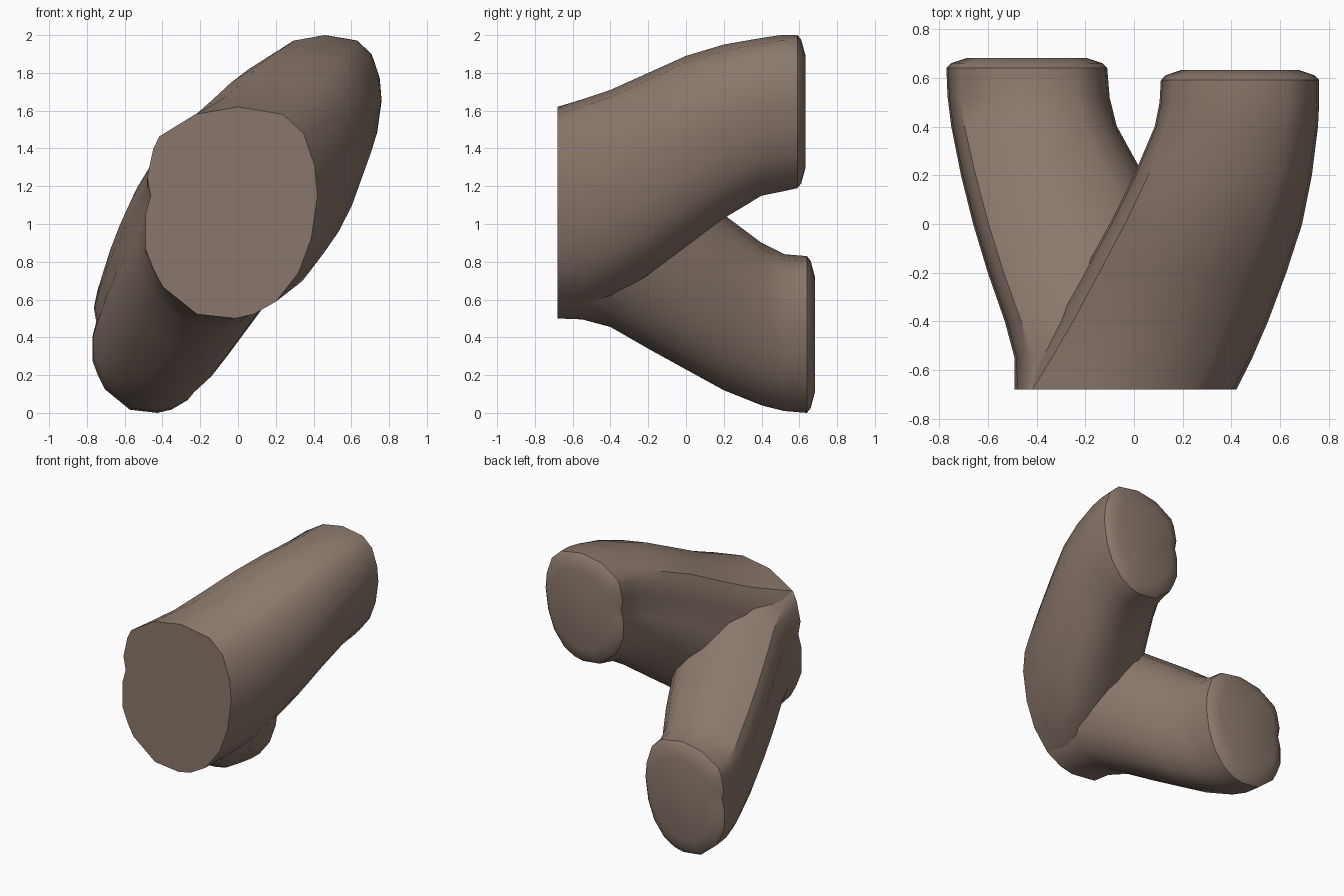
import bpy
import bmesh
import math

default_cube = bpy.data.objects.get("Cube")
if default_cube:
    bpy.data.objects.remove(default_cube, do_unlink=True)


def make_material(name, colour):
    material = bpy.data.materials.new(name)
    material.use_nodes = True
    material.diffuse_color = colour
    material.node_tree.nodes["Principled BSDF"].inputs["Base Color"].default_value = colour
    return material


bark = make_material("brown_bark", (.255, .186, .149, 1))

# Shared cross-section in a unit box, with a small groove on the right side
SECTION = [
    (.54, 1), (.8, .965), (.92, .875), (.985, .72), (1, .58), (.965, .38),
    (.89, .215), (.76, .08), (.63, .02), (.52, 0), (.3, .02), (.1, .15),
    (.045, .235), (0, .33), (0, .49), (.03, .58), (.01, .67), (.045, .8),
    (.08, .86), (.29, .965),
]

# Stations along each limb: depth, right, left, bottom, top
UPPER_PATH = [
    (-.68, -.49, .42, .5, 1.62),
    (-.55, -.41, .485, .555, 1.66),
    (-.4, -.32, .55, .61, 1.71),
    (-.2, -.21, .625, .73, 1.8),
    (0, -.1, .69, .88, 1.89),
    (.2, 0, .73, 1.03, 1.95),
    (.4, .085, .755, 1.15, 1.985),
    (.5, .105, .76, 1.17, 2),
    (.59, .11, .76, 1.19, 2),
]
LOWER_PATH = [
    (-.68, -.49, .42, .5, 1.62),
    (-.55, -.49, .37, .495, 1.53),
    (-.4, -.53, .31, .455, 1.45),
    (-.2, -.6, .22, .34, 1.33),
    (0, -.66, .13, .23, 1.19),
    (.2, -.71, .04, .12, 1.05),
    (.4, -.75, -.07, .04, .9),
    (.52, -.765, -.1, .01, .84),
    (.64, -.77, -.11, 0, .83),
]


def add_ring(bm, station, scale=1, offset=0):
    """Fit the section into the station's box, optionally shrunk and moved back."""
    depth, right, left, bottom, top = station
    ring = []
    for u, v in SECTION:
        u = .5 + (u - .5) * scale
        v = .5 + (v - .5) * scale
        x = right + u * (left - right)
        z = bottom + v * (top - bottom)
        ring.append(bm.verts.new((x, depth + offset, z)))
    return ring


def build_limb(name, path, close_front):
    bm = bmesh.new()
    rings = [add_ring(bm, station) for station in path]

    # Rounded rim and flat cut end
    rings.append(add_ring(bm, path[-1], scale=.94, offset=.02))
    rings.append(add_ring(bm, path[-1], scale=.74, offset=.042))

    for near, far in zip(rings, rings[1:]):
        for i in range(len(near)):
            j = (i + 1) % len(near)
            bm.faces.new((near[i], near[j], far[j], far[i]))
    bm.faces.new(rings[-1])
    if close_front:
        bm.faces.new(rings[0])
    bmesh.ops.recalc_face_normals(bm, faces=bm.faces[:])

    mesh = bpy.data.meshes.new(name)
    bm.to_mesh(mesh)
    bm.free()
    mesh.materials.append(bark)
    limb = bpy.data.objects.new(name, mesh)
    bpy.context.collection.objects.link(limb)

    bpy.ops.object.select_all(action="DESELECT")
    limb.select_set(True)
    bpy.context.view_layer.objects.active = limb
    bpy.ops.object.shade_smooth_by_angle(angle=math.radians(35))
    return limb


# Two limbs fork from one shared cut face at the front
build_limb("upper_limb", UPPER_PATH, close_front=True)
build_limb("lower_limb", LOWER_PATH, close_front=False)
